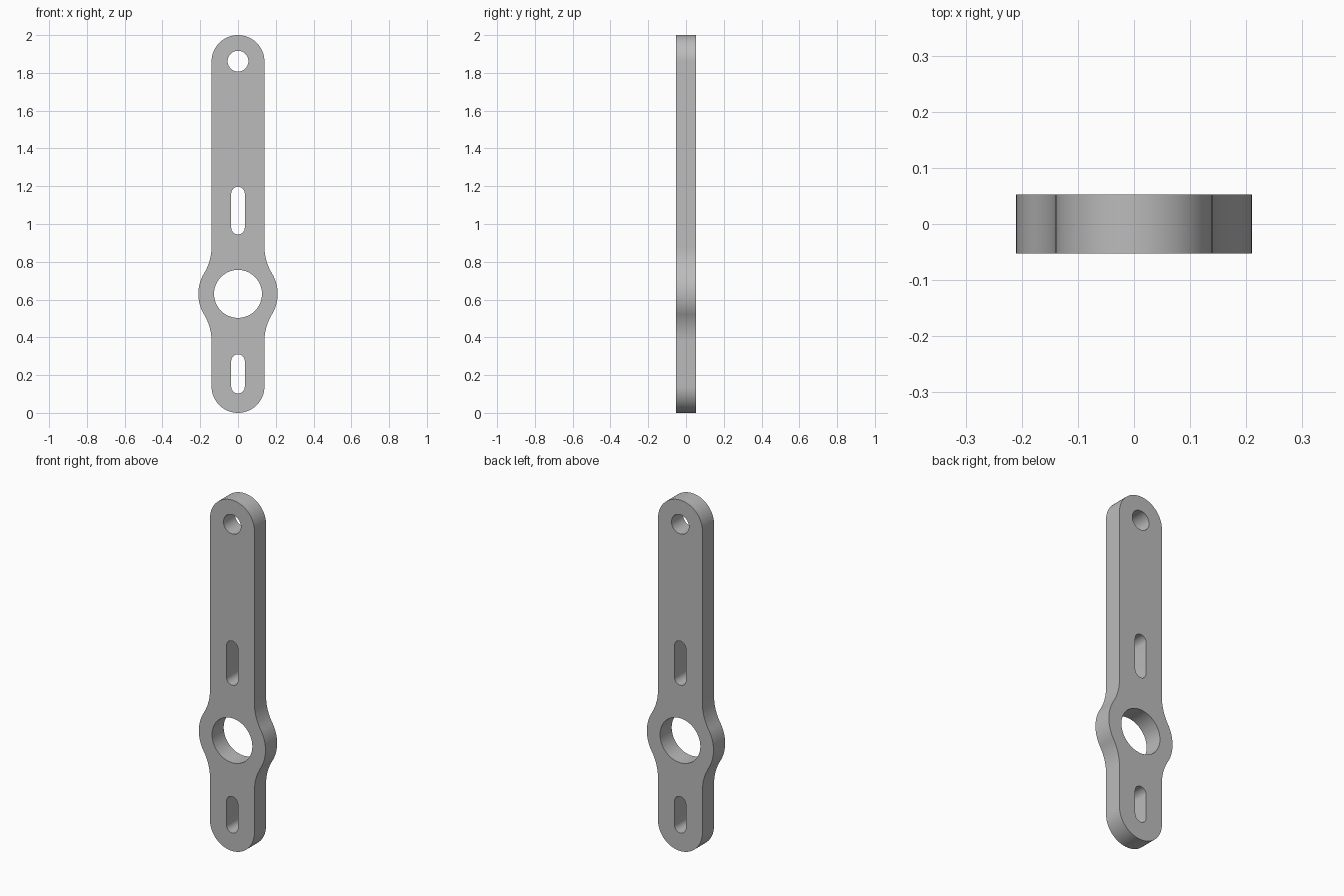
import bpy, bmesh
from math import pi, sin, cos, atan2, sqrt

cube = bpy.data.objects.get("Cube")
if cube:
    bpy.data.objects.remove(cube, do_unlink=True)

HALF_W = 0.14      # half width of the bar, also its end radius
HUB_Z, HUB_R = 0.63, 0.21
FILLET = 0.275     # radius blending hub into bar
HALF_T = 0.0525


def arc(cx, cz, r, a0, a1, n):
    return [(cx + r * cos(a0 + (a1 - a0) * i / n),
             cz + r * sin(a0 + (a1 - a0) * i / n)) for i in range(n + 1)]


def slot(z0, z1, r, n=16):
    return arc(0, z1 - r, r, 0, pi, n) + arc(0, z0 + r, r, pi, 2 * pi, n)


# Outer outline: right side from bottom to top, then mirrored
dx = HALF_W + FILLET
dz = sqrt((HUB_R + FILLET) ** 2 - dx ** 2)
a = atan2(dz, dx)
right = arc(0, HALF_W, HALF_W, -pi / 2, 0, 24)
right += arc(dx, HUB_Z - dz, FILLET, pi, pi - a, 16)
right += arc(0, HUB_Z, HUB_R, -a, a, 24)[1:]
right += arc(dx, HUB_Z + dz, FILLET, pi + a, pi, 16)[1:]
right += arc(0, 2 - HALF_W, HALF_W, 0, pi / 2, 24)
outline = right + [(-x, z) for x, z in reversed(right[1:-1])]

# Pivot hole, hub bore and two slots
holes = [
    arc(0, 1.862, 0.055, 0, 2 * pi, 40)[:-1],
    arc(0, HUB_Z, 0.127, 0, 2 * pi, 64)[:-1],
    slot(0.945, 1.197, 0.036),
    slot(0.103, 0.31, 0.036),
]

# Filled, extruded profile
curve = bpy.data.curves.new("lever_plate", 'CURVE')
curve.dimensions = '2D'
curve.fill_mode = 'BOTH'
curve.extrude = HALF_T
for loop in [outline] + holes:
    spline = curve.splines.new('POLY')
    spline.points.add(len(loop) - 1)
    for point, (x, z) in zip(spline.points, loop):
        point.co = (x, z, 0, 1)
    spline.use_cyclic_u = True
plate = bpy.data.objects.new("lever_plate", curve)
plate.rotation_euler.x = pi / 2
bpy.context.collection.objects.link(plate)

bpy.ops.object.select_all(action='DESELECT')
plate.select_set(True)
bpy.context.view_layer.objects.active = plate
bpy.ops.object.convert(target='MESH')
plate = bpy.context.view_layer.objects.active
bpy.ops.object.transform_apply(location=False, rotation=True, scale=False)

# Weld caps to walls
bm = bmesh.new()
bm.from_mesh(plate.data)
bmesh.ops.remove_doubles(bm, verts=bm.verts, dist=0.0001)
bmesh.ops.recalc_face_normals(bm, faces=bm.faces)
bm.to_mesh(plate.data)
bm.free()
bpy.ops.object.shade_smooth_by_angle(angle=pi / 6)

# Plain grey metal
grey = bpy.data.materials.new("plain grey")
grey.use_nodes = True
color = (0.5, 0.5, 0.5, 1)
grey.diffuse_color = color
grey.node_tree.nodes["Principled BSDF"].inputs["Base Color"].default_value = color
plate.data.materials.clear()
plate.data.materials.append(grey)
